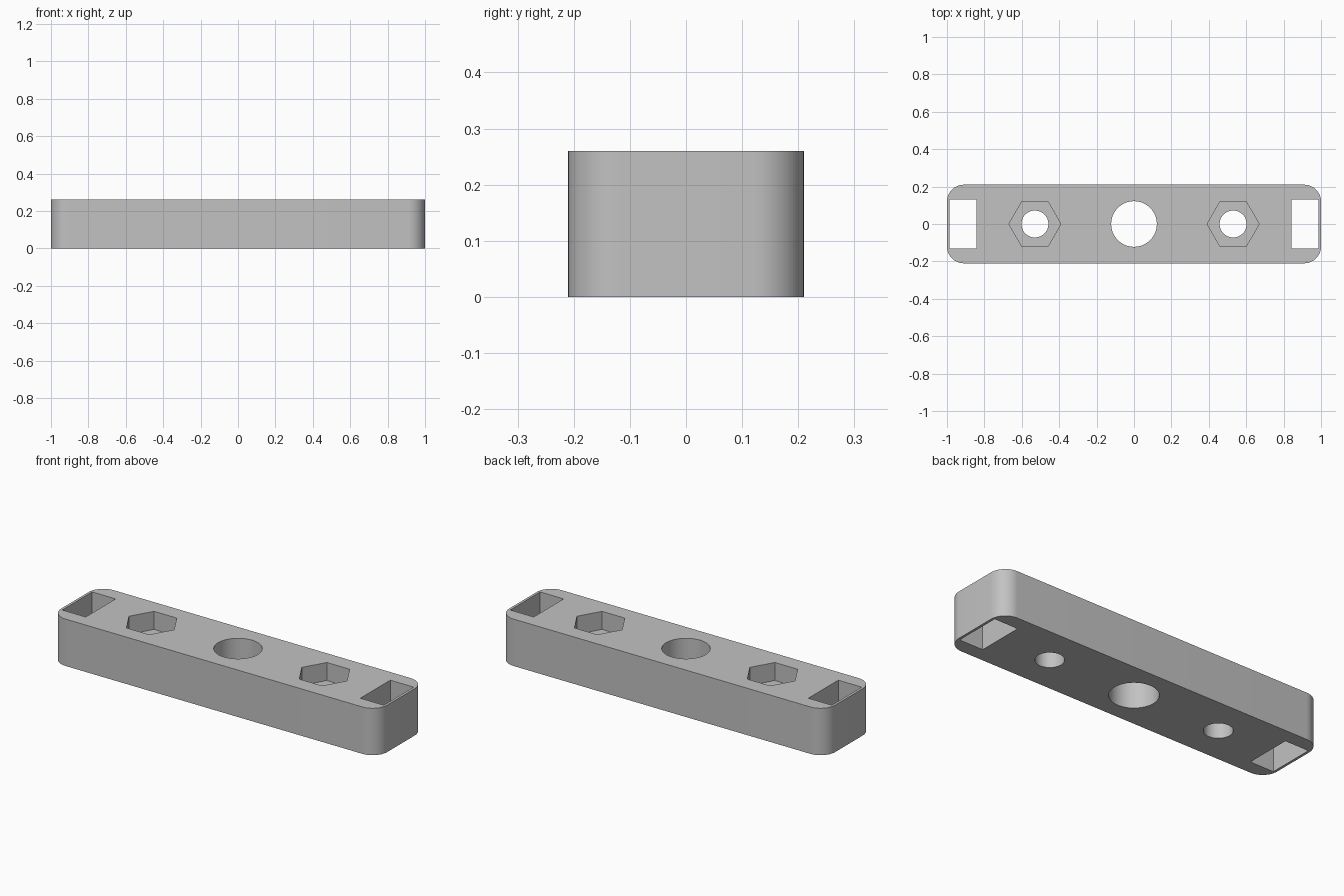
import bpy
import bmesh
import math
from mathutils import Matrix, Vector

default = bpy.data.objects.get("Cube")
if default:
    bpy.data.objects.remove(default, do_unlink=True)

LENGTH, WIDTH, HEIGHT = 2.0, 0.42, 0.26
CORNER = 0.09
NUT_DEPTH = 0.10

grey = bpy.data.materials.new("plain grey")
grey.use_nodes = True
colour = (0.54, 0.54, 0.54, 1.0)
grey.diffuse_color = colour
grey.node_tree.nodes["Principled BSDF"].inputs["Base Color"].default_value = colour


def finish(name, bm):
    mesh = bpy.data.meshes.new(name)
    bm.to_mesh(mesh)
    bm.free()
    mesh.materials.append(grey)
    obj = bpy.data.objects.new(name, mesh)
    bpy.context.collection.objects.link(obj)
    return obj


def box(name, size, centre, corner=0.0):
    """Box with optionally rounded upright edges."""
    bm = bmesh.new()
    bmesh.ops.create_cube(bm, size=1.0)
    bmesh.ops.scale(bm, vec=size, verts=bm.verts)
    bmesh.ops.translate(bm, vec=centre, verts=bm.verts)
    if corner:
        upright = [e for e in bm.edges
                   if abs(e.verts[0].co.z - e.verts[1].co.z) > size[2] / 2]
        bmesh.ops.bevel(bm, geom=upright, offset=corner, segments=16,
                        profile=0.5, affect='EDGES')
    return finish(name, bm)


def prism(name, sides, radius, x, bottom, top):
    """Upright prism with a corner pointing along x."""
    bm = bmesh.new()
    ring = [bm.verts.new((x + radius * math.cos(math.tau * i / sides),
                          radius * math.sin(math.tau * i / sides), bottom))
            for i in range(sides)]
    base = bm.faces.new(ring)
    side = bmesh.ops.extrude_face_region(bm, geom=[base])
    lifted = [v for v in side["geom"] if isinstance(v, bmesh.types.BMVert)]
    bmesh.ops.translate(bm, vec=(0, 0, top - bottom), verts=lifted)
    bmesh.ops.recalc_face_normals(bm, faces=bm.faces)
    return finish(name, bm)


# Rounded bar
bar = box("mounting_bar", (LENGTH, WIDTH, HEIGHT), (0, 0, HEIGHT / 2), CORNER)

# Centre hole, then bolt hole, nut pocket and strap slot at each end
low, high = -0.1, HEIGHT + 0.1
cutters = [prism("centre_hole_cutter", 64, 0.122, 0, low, high)]
for side, s in (("left", 1), ("right", -1)):
    cutters += [
        prism(side + "_bolt_hole_cutter", 48, 0.072, s * 0.53, low, high),
        prism(side + "_nut_pocket_cutter", 6, 0.139, s * 0.53, HEIGHT - NUT_DEPTH, high),
        box(side + "_slot_cutter", (0.144, 0.262, high - low),
            (s * 0.914, 0, (low + high) / 2)),
    ]

for cutter in cutters:
    cutter.hide_render = True
    mod = bar.modifiers.new(cutter.name, 'BOOLEAN')
    mod.operation = 'DIFFERENCE'
    mod.solver = 'EXACT'
    mod.object = cutter

# Bake the cuts into the bar and drop the cutters
graph = bpy.context.evaluated_depsgraph_get()
cut_mesh = bpy.data.meshes.new_from_object(bar.evaluated_get(graph))
bar.modifiers.clear()
bar.data = cut_mesh
cut_mesh.name = "mounting_bar"
cut_mesh.materials.clear()
cut_mesh.materials.append(grey)
for poly in cut_mesh.polygons:
    poly.material_index = 0
for cutter in cutters:
    bpy.data.objects.remove(cutter, do_unlink=True)

# Smooth round walls, crisp rims
bpy.ops.object.select_all(action='DESELECT')
bar.select_set(True)
bpy.context.view_layer.objects.active = bar
bpy.ops.object.shade_smooth_by_angle(angle=math.radians(30))
